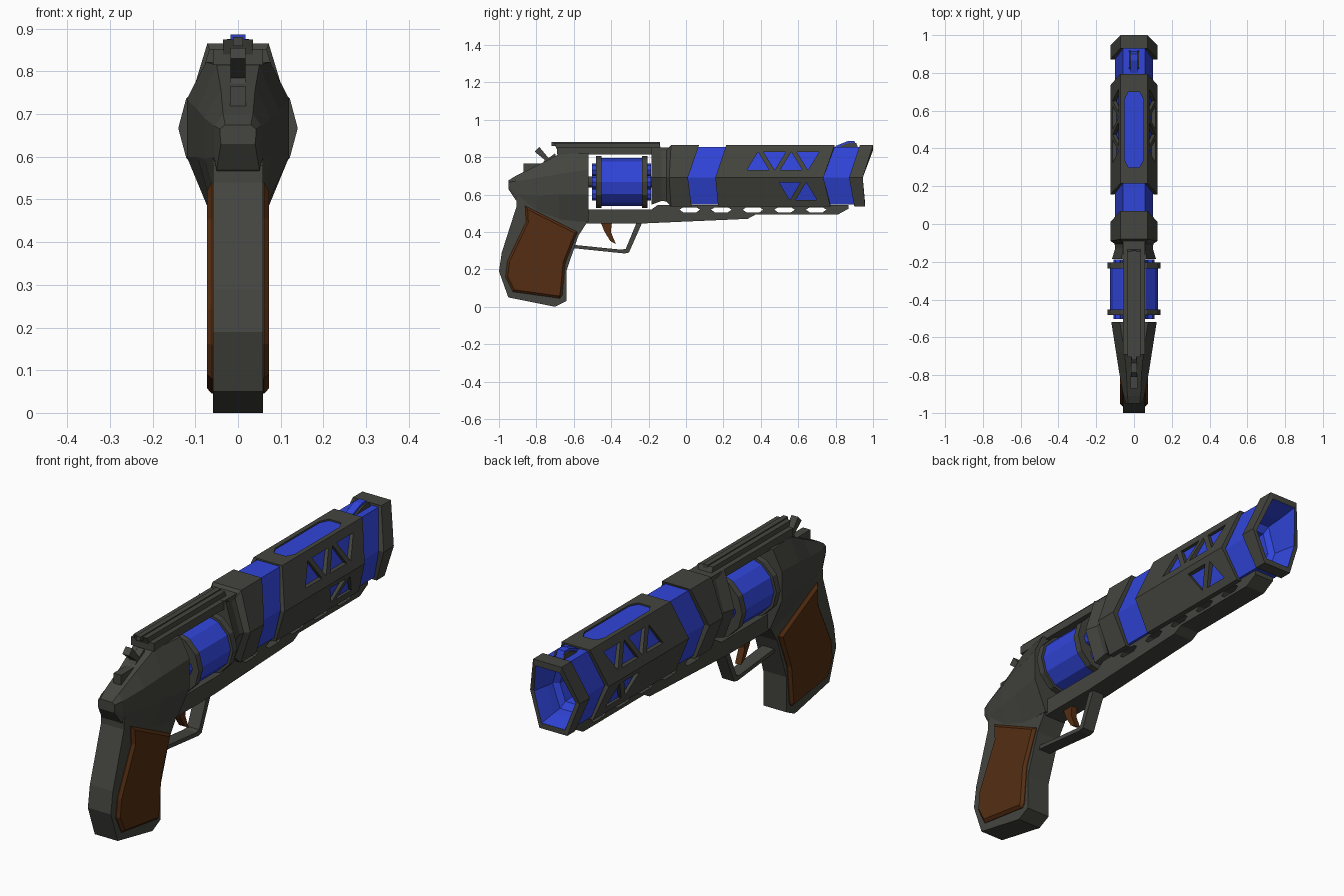
import bpy, bmesh, math
from mathutils import Matrix

if "Cube" in bpy.data.objects:
    bpy.data.objects.remove(bpy.data.objects["Cube"], do_unlink=True)


def material(name, rgb):
    m = bpy.data.materials.new(name)
    m.use_nodes = True
    m.diffuse_color = (*rgb, 1)
    m.node_tree.nodes["Principled BSDF"].inputs["Base Color"].default_value = (*rgb, 1)
    return m


MATS = [material("gunmetal grey", (.058, .058, .05)),
        material("bright blue", (.03, .06, .7)),
        material("dark wood", (.09, .027, .006))]
GREY, BLUE, WOOD = range(3)


def finish(name, bm):
    bmesh.ops.recalc_face_normals(bm, faces=bm.faces)
    mesh = bpy.data.meshes.new(name)
    bm.to_mesh(mesh)
    bm.free()
    for m in MATS:
        mesh.materials.append(m)
    ob = bpy.data.objects.new(name, mesh)
    bpy.context.collection.objects.link(ob)
    return ob


def add_loft(bm, rings, mats, closed=False):
    """Skin rings of points; caps are strips of quads across the mirror plane."""
    loops = [[bm.verts.new(p) for p in r] for r in rings]
    n = len(loops[0])
    pairs = list(zip(loops, loops[1:])) + ([(loops[-1], loops[0])] if closed else [])
    for k, (a, b) in enumerate(pairs):
        for i in range(n):
            j = (i + 1) % n
            bm.faces.new((a[i], a[j], b[j], b[i])).material_index = mats[k % len(mats)]
    if not closed:
        for r, m in ((loops[0], mats[0]), (loops[-1], mats[-1])):
            for i in range(n // 2 - 1):
                bm.faces.new((r[i], r[i + 1], r[n - 2 - i], r[n - 1 - i])).material_index = m


def loft(name, rings, mats=(GREY,), closed=False):
    bm = bmesh.new()
    add_loft(bm, rings, mats, closed)
    return finish(name, bm)


def add_prism(bm, pts, half, mat=GREY, x=0, axis="x", inset=0):
    """Extrude a flat outline sideways (or upwards for axis z)."""
    def place(u, v, w):
        return (x + w, u, v) if axis == "x" else (u, v, x + w)
    a = [bm.verts.new(place(u, v, -half)) for u, v in pts]
    b = [bm.verts.new(place(u, v, half)) for u, v in pts]
    faces = [bm.faces.new(a), bm.faces.new(b[::-1])]
    for i in range(len(pts)):
        j = (i + 1) % len(pts)
        faces.append(bm.faces.new((a[i], a[j], b[j], b[i])))
    for f in faces:
        f.material_index = mat
    if inset:
        bmesh.ops.recalc_face_normals(bm, faces=faces)
        bmesh.ops.bevel(bm, geom=list(faces[0].edges) + list(faces[1].edges),
                        offset=inset, segments=1, affect="EDGES", material=-1)


def prism(name, pts, half, mat=GREY, **kw):
    bm = bmesh.new()
    add_prism(bm, pts, half, mat, **kw)
    return finish(name, bm)


def box(name, y0, y1, z0, z1, half, mat=GREY):
    return prism(name, [(y0, z0), (y1, z0), (y1, z1), (y0, z1)], half, mat)


def carve(ob, cutter):
    """Cut a shape away and bake the result."""
    mod = ob.modifiers.new("cut", "BOOLEAN")
    mod.operation, mod.solver, mod.object = "DIFFERENCE", "EXACT", cutter
    cutter.hide_render = True
    deps = bpy.context.evaluated_depsgraph_get()
    mesh = bpy.data.meshes.new_from_object(ob.evaluated_get(deps))
    ob.modifiers.clear()
    ob.data = mesh
    bpy.data.objects.remove(cutter, do_unlink=True)


# Six-sided barrel sections: top, middle and bottom half widths and heights
OUTER = ((.072, .865), (.125, .69), (.07, .535))
INNER = ((.06, .858), (.104, .69), (.06, .543))
CORE = ((.058, .855), (.10, .69), (.058, .546))


def hexa(shape, ys, s=1):
    ys = ys if isinstance(ys, tuple) else (ys,) * 3
    half = [(w * s, y, .69 + (z - .69) * s) for (w, z), y in zip(shape, ys)]
    return half + [(-x, y, z) for x, y, z in half[::-1]]


# Barrel core and frame block in front of the cylinder
loft("barrel_core", [hexa(CORE, -.05), hexa(CORE, .72)], (BLUE,))
loft("barrel_block", [hexa(OUTER, -.185, .93), hexa(OUTER, -.13, .8), hexa(OUTER, -.105, .82),
                      hexa(OUTER, (-.08, -.09, -.08)), hexa(OUTER, (.07, .01, .03))])

# Shroud with triangular side windows and a slot on top
back, front = (.215, .157, .172), (.795, .735, .772)
shroud = loft("barrel_shroud", [hexa(OUTER, back), hexa(OUTER, front),
                                hexa(INNER, front), hexa(INNER, back)], closed=True)
bm = bmesh.new()
for i in range(4):
    y = .385 + i * .089
    base, tip = (.73, .828) if i % 2 == 0 else (.828, .73)
    add_prism(bm, [(y - .06, base), (y + .06, base), (y, tip)], .3)
for y, base, tip in ((.555, .665, .57), (.643, .57, .665)):
    add_prism(bm, [(y - .057, base), (y + .057, base), (y, tip)], .3)
slot = [(-.05, .34), (-.03, .3), (.03, .3), (.05, .34), (.05, .66), (.03, .7), (-.03, .7), (-.05, .66)]
add_prism(bm, slot, .03, x=.875, axis="z")
carve(shroud, finish("window_cutter", bm))

# Muzzle: blue band, grey rim, blue funnel
rear, rim = (.93, .872, .9), (1, .945, .957)
loft("muzzle", [hexa(CORE, .71), hexa(CORE, rear), hexa(OUTER, rear), hexa(OUTER, rim),
                hexa(OUTER, rim, .84), hexa(OUTER, (.90, .87, .88), .72),
                hexa(OUTER, .84, .68), hexa(OUTER, .82, .5), hexa(OUTER, .76, .47)],
     (BLUE, GREY, GREY, GREY, BLUE, BLUE, BLUE, BLUE))
prism("front_sight", [(.8, .85), (.8, .86), (.865, .886), (.9, .886), (.915, .85)], .018, BLUE)
for s in (-1, 1):
    prism("sight_cheek", [(.815, .85), (.83, .862), (.87, .876), (.91, .876), (.92, .85)], .004, x=s * .022)

# Lower frame and vented rail
rail = prism("lower_rail", [(-.6, .445), (-.24, .445), (.33, .47), (.37, .492), (.81, .492), (.87, .525),
                            (.87, .545), (-.15, .545), (-.185, .52), (-.6, .52)], .048)
bm = bmesh.new()
for i in range(5):
    y = .02 + i * .169
    add_prism(bm, [(y - .055, .519), (y - .035, .505), (y + .035, .505),
                   (y + .055, .519), (y + .035, .532), (y - .035, .532)], .2)
carve(rail, finish("vent_cutter", bm))


# Rear frame tapering back to the hump
def section(y, tw, top, w, zu, zl, bw, bot):
    half = [(tw, y, top), (w, y, zu), (w, y, zl), (bw, y, bot)]
    return half + [(-x, yy, z) for x, yy, z in half[::-1]]


loft("rear_frame", [section(-.52, .075, .822, .12, .735, .6, .06, .455),
                    section(-.68, .05, .815, .095, .71, .6, .055, .46),
                    section(-.79, .04, .758, .078, .69, .595, .055, .5),
                    section(-.91, .035, .70, .055, .672, .6, .05, .57),
                    section(-.95, .03, .675, .042, .665, .65, .04, .63)])

# Top strap and sighting ridge
box("top_strap", -.69, -.06, .815, .852, .058)
prism("strap_ridge", [(-.69, .84), (-.705, .875), (-.145, .875), (-.13, .84)], .035)
box("ridge_line", -.72, -.14, .86, .88, .012)

# Hammer
prism("hammer", [(-.81, .83), (-.785, .855), (-.735, .795), (-.70, .82), (-.68, .74), (-.79, .73),
                 (-.755, .785)], .017)
box("hammer_base", -.87, -.70, .69, .765, .019)


# Cylinder with collars, cartridge ends and axle
def add_tube(bm, y0, y1, r, sides, mat, x=0, z=.667):
    before = set(bm.faces)
    bmesh.ops.create_cone(bm, cap_ends=True, segments=sides, radius1=r, radius2=r, depth=y1 - y0,
                          matrix=Matrix.Translation((x, (y0 + y1) / 2, z))
                          @ Matrix.Rotation(math.pi / 2, 4, "X")
                          @ Matrix.Rotation(math.pi / 2, 4, "Z"))
    for f in set(bm.faces) - before:
        f.material_index = mat


for name, y0, y1, r, mat in (("cylinder_drum", -.46, -.22, .128, BLUE),
                             ("rear_collar", -.482, -.452, .14, GREY),
                             ("front_collar", -.236, -.205, .14, GREY),
                             ("axle", -.53, -.17, .03, GREY)):
    bm = bmesh.new()
    add_tube(bm, y0, y1, r, 12, mat)
    finish(name, bm)
bm = bmesh.new()
for i in range(6):
    a = math.radians(60 * i)
    add_tube(bm, -.502, -.187, .034, 8, BLUE, .074 * math.cos(a), .667 + .074 * math.sin(a))
finish("cartridges", bm)

# Grip and its wooden side panels
prism("grip", [(-.85, .65), (-.905, .58), (-.905, .54), (-.985, .29), (-1, .19), (-.95, .05), (-.70, 0),
               (-.64, .03), (-.64, .19), (-.575, .38), (-.53, .45), (-.56, .6)], .058)
panel = [(-.86, .54), (-.855, .455), (-.955, .245), (-.965, .16), (-.925, .08), (-.675, .045),
         (-.662, .06), (-.645, .235), (-.58, .40)]
for name, s in (("left_grip_panel", 1), ("right_grip_panel", -1)):
    prism(name, panel, .016, WOOD, x=s * .057, inset=.012)

# Trigger and guard
prism("trigger", [(-.46, .46), (-.395, .46), (-.402, .40), (-.375, .335), (-.405, .352), (-.435, .40)],
      .015, WOOD)
prism("trigger_guard", [(-.62, .315), (-.33, .285), (-.305, .29), (-.232, .455), (-.262, .455),
                        (-.322, .31), (-.345, .305), (-.62, .333)], .03)
